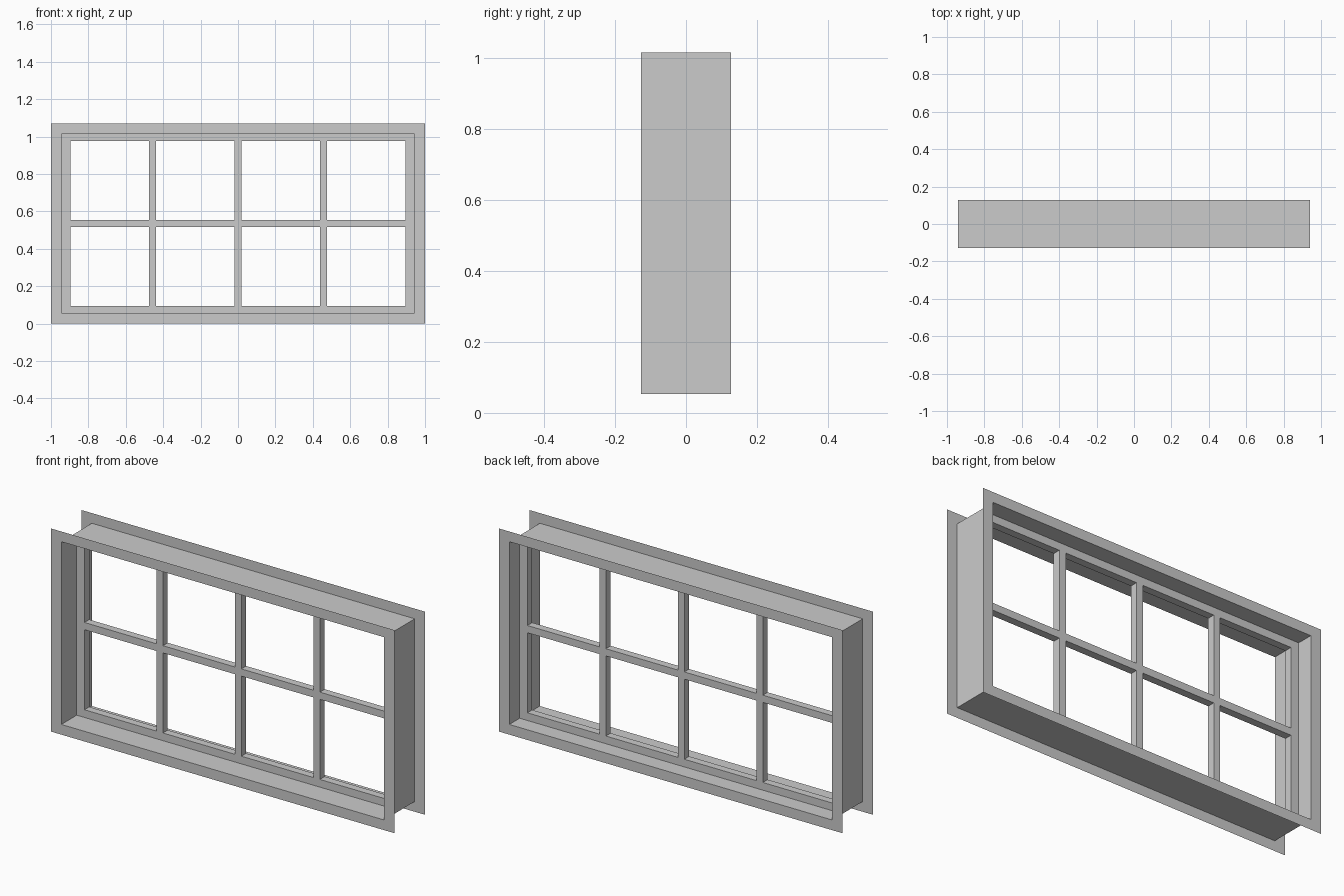
import bpy

if "Cube" in bpy.data.objects:
    bpy.data.objects.remove(bpy.data.objects["Cube"])

W, H = 1.0, 1.069           # trim half width, full height
TX, TZ = 0.94, 0.0535       # lining half width, bottom offset
D = 0.127                   # half depth of the lining
SX, SZ = 0.895, 0.094       # sash opening half width, bottom offset
BAR = 0.038                 # glazing bar width
SASH_Y, SASH_T = 0.001, 0.04


def add_mesh(name, verts, faces):
    mesh = bpy.data.meshes.new(name)
    mesh.from_pydata(verts, [], faces)
    obj = bpy.data.objects.new(name, mesh)
    bpy.context.collection.objects.link(obj)
    return obj


def rect(x, z, y):
    return [(-x, y, z), (x, y, z), (x, y, H - z), (-x, y, H - z)]


def band(name, ring_a, ring_b):
    """Four quads joining two rectangular rings."""
    faces = [(i, (i + 1) % 4, (i + 1) % 4 + 4, i + 4) for i in range(4)]
    return add_mesh(name, ring_a + ring_b, faces)


def cuts(outer, inner, panes):
    """Grid lines across a sash: outer edge, then pane edges, mirrored about 0."""
    size = (2 * inner - (panes - 1) * BAR) / panes
    lines = [-outer]
    for i in range(panes):
        start = -inner + i * (size + BAR)
        lines += [start, start + size]
    return lines + [outer]


# Thin lining through the wall, with flat trim on both faces
band("window_lining", rect(TX, TZ, -D), rect(TX, TZ, D))
band("front_trim", rect(W, 0, -D), rect(TX, TZ, -D))
band("back_trim", rect(TX, TZ, D), rect(W, 0, D))

# Sash with glazing bars: a grid without its pane cells, given thickness
xs = cuts(TX, SX, 4)
zs = [H / 2 + z for z in cuts(H / 2 - TZ, H / 2 - SZ, 2)]
n = len(xs)
verts = [(x, SASH_Y, z) for z in zs for x in xs]
faces = [(j * n + i, j * n + i + 1, (j + 1) * n + i + 1, (j + 1) * n + i)
         for j in range(len(zs) - 1) for i in range(n - 1)
         if not (i % 2 and j % 2)]
sash = add_mesh("sash_with_glazing_bars", verts, faces)
thick = sash.modifiers.new("thickness", 'SOLIDIFY')
thick.thickness = SASH_T
thick.offset = -1           # grow from the front face towards +y
